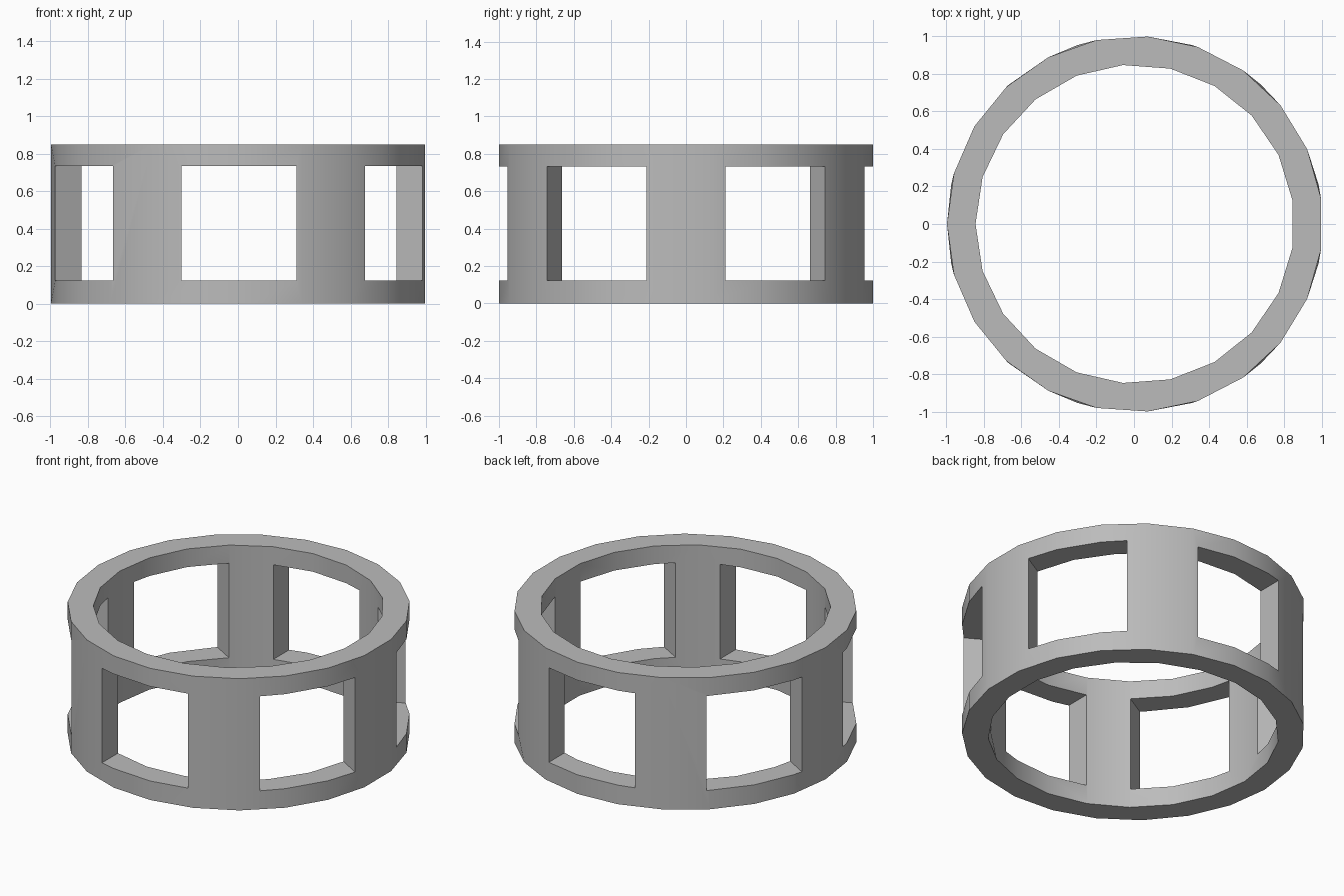
import bpy, bmesh
from math import sin, cos, pi, sqrt
from mathutils import Vector

cube = bpy.data.objects.get("Cube")
if cube:
    bpy.data.objects.remove(cube, do_unlink=True)

R_OUT, R_IN, HEIGHT = 1.002, 0.85, 0.85
HALF_W, SILL, LINTEL = 0.307, 0.123, 0.733
SHIFT_X = 0.0047            # centres the odd-sided ring on x
DIRS = [Vector((cos(a), sin(a))) for a in (pi / 6 + k * pi / 3 for k in range(6))]


def prism(bm, points, z0, z1):
    """Closed upright prism over a counter-clockwise outline."""
    low = [bm.verts.new((x, y, z0)) for x, y in points]
    high = [bm.verts.new((x, y, z1)) for x, y in points]
    bm.faces.new(low[::-1])
    bm.faces.new(high)
    n = len(points)
    for i in range(n):
        j = (i + 1) % n
        bm.faces.new((low[i], low[j], high[j], high[i]))


def polygon(sides, radius):
    return [(radius * cos(pi + 2 * pi * i / sides), radius * sin(pi + 2 * pi * i / sides))
            for i in range(sides)]


def make_object(name, bm):
    mesh = bpy.data.meshes.new(name)
    bm.to_mesh(mesh)
    bm.free()
    obj = bpy.data.objects.new(name, mesh)
    bpy.context.collection.objects.link(obj)
    return obj


# Solid drum
bm = bmesh.new()
prism(bm, polygon(23, R_OUT), 0, HEIGHT)
ring = make_object("windowed_ring", bm)

# Cutter for the bore
bm = bmesh.new()
prism(bm, polygon(21, R_IN), -0.5, HEIGHT + 0.5)
bore = make_object("bore_cutter", bm)

# Cutter for the six windows
bm = bmesh.new()
for d in DIRS:
    p = Vector((-d.y, d.x)) * HALF_W
    prism(bm, [d * 0.6 - p, d * 1.3 - p, d * 1.3 + p, d * 0.6 + p], SILL, LINTEL)
windows = make_object("window_cutter", bm)

for cutter in (bore, windows):
    cutter.hide_render = True
    mod = ring.modifiers.new(cutter.name, "BOOLEAN")
    mod.operation = "DIFFERENCE"
    mod.solver = "EXACT"
    mod.object = cutter

bm = bmesh.new()
bm.from_object(ring, bpy.context.evaluated_depsgraph_get())
ring.modifiers.clear()
for cutter in (bore, windows):
    bpy.data.objects.remove(cutter, do_unlink=True)

# Window corners lie on the true circles, slightly proud of the flat sides
for v in bm.verts:
    if min(abs(v.co.z - SILL), abs(v.co.z - LINTEL)) > 0.001:
        continue
    flat = v.co.xy
    d = max(DIRS, key=flat.dot)
    side = Vector((-d.y, d.x))
    t = side.dot(flat)
    if abs(abs(t) - HALF_W) < 0.001:
        radius = R_OUT if flat.length > (R_OUT + R_IN) / 2 else R_IN
        v.co.xy = d * sqrt(radius ** 2 - t ** 2) + side * t
bmesh.ops.translate(bm, verts=bm.verts, vec=(SHIFT_X, 0, 0))
bm.to_mesh(ring.data)
bm.free()

# Plain grey finish
grey = bpy.data.materials.new("plain_grey")
grey.use_nodes = True
colour = (0.5, 0.5, 0.5, 1)
grey.diffuse_color = colour
grey.node_tree.nodes["Principled BSDF"].inputs["Base Color"].default_value = colour
ring.data.materials.clear()
ring.data.materials.append(grey)

bpy.ops.object.select_all(action="DESELECT")
ring.select_set(True)
bpy.context.view_layer.objects.active = ring
bpy.ops.object.shade_smooth_by_angle(angle=pi / 6)
